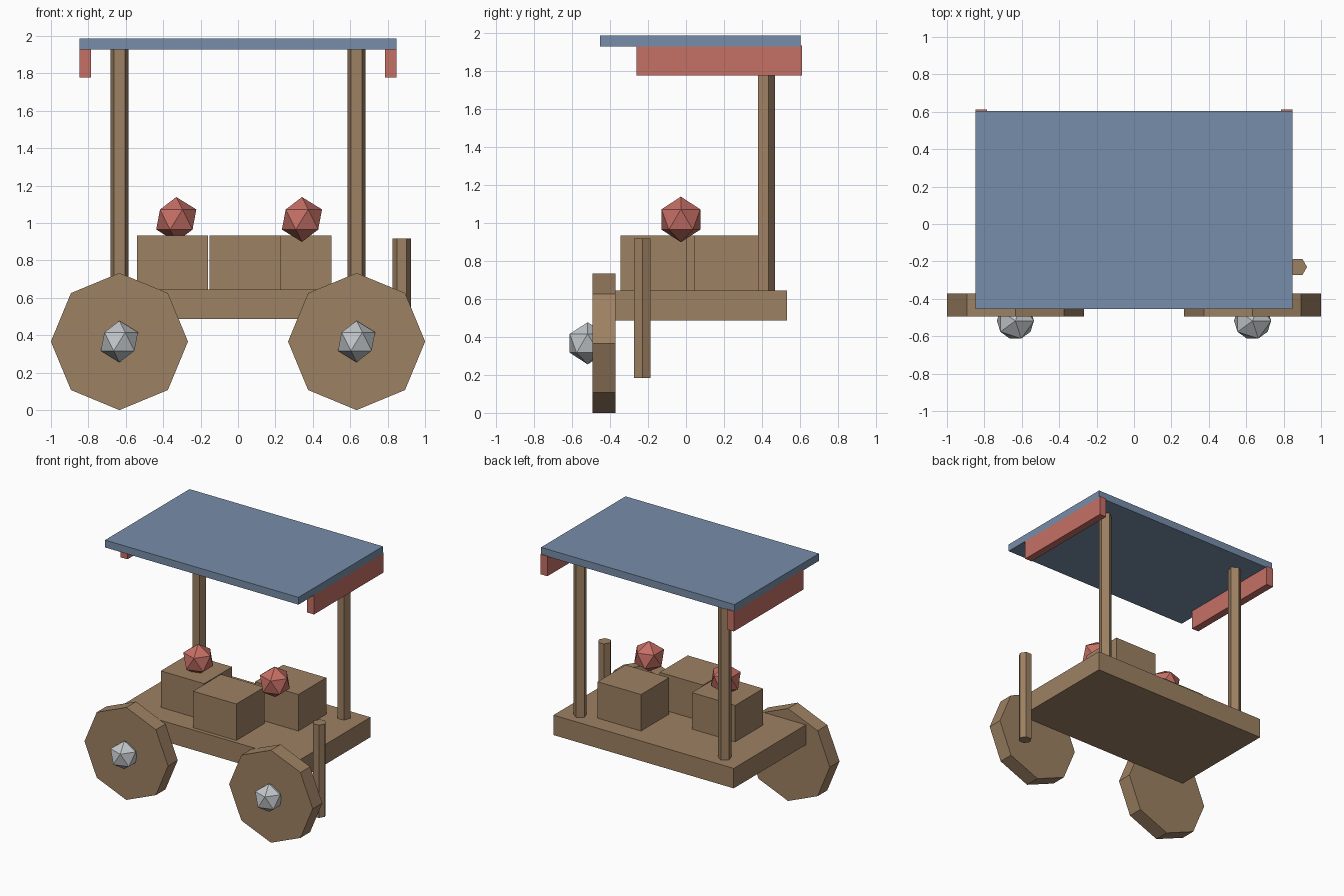
import bpy
import bmesh
import math

if "Cube" in bpy.data.objects:
    bpy.data.objects.remove(bpy.data.objects["Cube"], do_unlink=True)


def material(name, r, g, b):
    mat = bpy.data.materials.new(name)
    mat.use_nodes = True
    mat.diffuse_color = (r, g, b, 1)
    bsdf = mat.node_tree.nodes["Principled BSDF"]
    bsdf.inputs["Base Color"].default_value = (r, g, b, 1)
    bsdf.inputs["Roughness"].default_value = 0.9
    return mat


wood = material("brown wood", 0.34, 0.22, 0.125)
canvas = material("slate blue canvas", 0.185, 0.27, 0.40)
red = material("soft red", 0.56, 0.16, 0.13)
silver = material("light grey", 0.54, 0.57, 0.59)


def add_object(name, bm, mat, location):
    mesh = bpy.data.meshes.new(name)
    bm.normal_update()
    bm.to_mesh(mesh)
    bm.free()
    mesh.materials.append(mat)
    obj = bpy.data.objects.new(name, mesh)
    obj.location = location
    bpy.context.collection.objects.link(obj)
    return obj


def box(name, mat, x, y, z):
    """Box spanning the given (low, high) ranges."""
    bm = bmesh.new()
    bmesh.ops.create_cube(bm, size=1)
    bmesh.ops.scale(bm, vec=[r[1] - r[0] for r in (x, y, z)], verts=bm.verts)
    return add_object(name, bm, mat, [sum(r) / 2 for r in (x, y, z)])


def prism(name, mat, sides, radius, depth, location, turn=0.0):
    """Upright prism whose first corner points to +y, turned about z."""
    bm = bmesh.new()
    angles = [math.tau * i / sides + math.pi / 2 + turn for i in range(sides)]
    base = bm.faces.new([bm.verts.new((radius * math.cos(a), radius * math.sin(a), -depth / 2))
                         for a in angles])
    top = bmesh.ops.extrude_face_region(bm, geom=[base])["geom"]
    bmesh.ops.translate(bm, vec=(0, 0, depth),
                        verts=[v for v in top if isinstance(v, bmesh.types.BMVert)])
    bmesh.ops.recalc_face_normals(bm, faces=bm.faces)
    return add_object(name, bm, mat, location)


def faceted_ball(name, mat, radius, location):
    bm = bmesh.new()
    bmesh.ops.create_icosphere(bm, subdivisions=1, radius=radius)
    return add_object(name, bm, mat, location)


# Cart bed and canopy
DECK_TOP, ROOF_BOTTOM = 0.645, 1.929
box("cart_bed", wood, (-0.79, 0.79), (-0.376, 0.531), (0.487, DECK_TOP))
box("canopy_roof", canvas, (-0.848, 0.848), (-0.454, 0.604), (ROOF_BOTTOM, 1.987))

# Crates on the bed, given by their front right-hand corner
for name, x, y in (("crate_right", -0.54, -0.195),
                   ("crate_middle", -0.153, -0.345),
                   ("crate_left", 0.12, 0.042)):
    box(name, wood, (x, x + 0.38), (y, y + 0.35), (DECK_TOP, 0.934))

# Paired parts
for side, s in (("left", 1), ("right", -1)):
    post_height = ROOF_BOTTOM - DECK_TOP
    prism(side + "_post", wood, 5, 0.05, post_height,
          (s * 0.634, 0.42, DECK_TOP + post_height / 2))
    box(side + "_canopy_rail", red, sorted((s * 0.787, s * 0.848)),
        (-0.26, 0.612), (1.777, 1.935))
    wheel = prism(side + "_wheel", wood, 8, 0.3665, 0.121, (s * 0.634, -0.433, 0.3665))
    wheel.rotation_euler.x = math.pi / 2
    faceted_ball(side + "_wheel_hub", silver, 0.111, (s * 0.634, -0.518, 0.3665))

# Fruit resting on the crates
for name, x in (("fruit_left", 0.342), ("fruit_right", -0.33)):
    faceted_ball(name, red, 0.12, (x, -0.027, 1.019))

# Hexagonal handle peg beside the bed
prism("handle_peg", wood, 6, 0.05, 0.735, (0.875, -0.23, 0.551), math.pi / 6)
